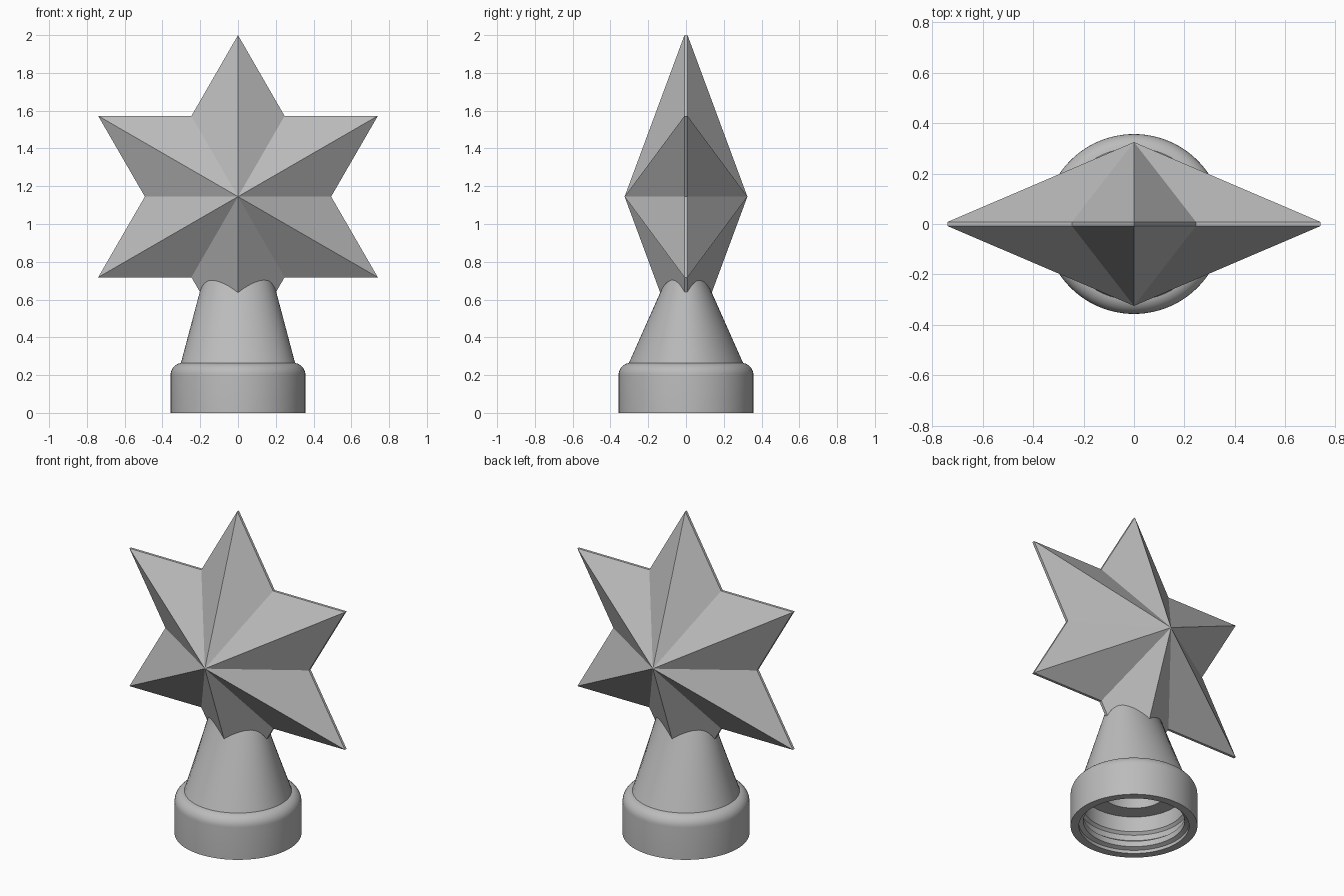
import bpy, bmesh, math
from mathutils import Vector

cube = bpy.data.objects.get("Cube")
if cube:
    bpy.data.objects.remove(cube, do_unlink=True)

grey = bpy.data.materials.new("plain grey")
grey.use_nodes = True
colour = (0.5, 0.5, 0.5, 1)
grey.diffuse_color = colour
grey.node_tree.nodes["Principled BSDF"].inputs["Base Color"].default_value = colour


def finish(name, bm, smooth):
    bmesh.ops.recalc_face_normals(bm, faces=bm.faces)
    mesh = bpy.data.meshes.new(name)
    bm.to_mesh(mesh)
    bm.free()
    mesh.materials.append(grey)
    obj = bpy.data.objects.new(name, mesh)
    bpy.context.collection.objects.link(obj)
    if smooth:
        bpy.ops.object.select_all(action="DESELECT")
        obj.select_set(True)
        bpy.context.view_layer.objects.active = obj
        bpy.ops.object.shade_smooth_by_angle(angle=math.radians(35))
    return obj


def loft(name, sections, sides=96):
    """Closed skin through elliptical sections (x radius, y radius, z)."""
    bm = bmesh.new()
    rings = []
    for rx, ry, z in sections:
        angles = [math.tau * i / sides for i in range(sides)]
        rings.append([bm.verts.new((rx * math.cos(a), ry * math.sin(a), z)) for a in angles])
    for low, high in zip(rings, rings[1:]):
        for i in range(sides):
            j = (i + 1) % sides
            bm.faces.new((low[i], low[j], high[j], high[i]))
    bm.faces.new(rings[0])
    bm.faces.new(rings[-1])
    return finish(name, bm, True)


# Hollow socket: stepped bore, ledge, outer wall with rounded shoulder, tapered neck
def round_section(r, z):
    return (r, r, z)


bore = [round_section(r, z) for r, z in (
    (0.19, 0.225), (0.29, 0.225), (0.29, 0.13), (0.305, 0.115),
    (0.305, 0.08), (0.285, 0.065), (0.285, 0.03), (0.31, 0.02), (0.31, 0))]
wall = [round_section(0.357, 0)]
for i in range(9):
    a = math.pi / 2 * i / 8
    wall.append(round_section(0.292 + 0.065 * math.cos(a), 0.2 + 0.065 * math.sin(a)))
neck = [(0.302, 0.302, 0.265), (0.16, 0.064, 0.8)]
cavity_top = [(0.15, 0.12, 0.48)]
loft("socket_and_neck", cavity_top + bore + wall + neck)

# Six-pointed faceted star with a thin flat rim
POINTS, OUTER, INNER, DEPTH, RIM = 6, 0.855, 0.493, 0.325, 0.008
centre = Vector((0, 0, 1.145))
bm = bmesh.new()
outlines = []
for side in (-1, 1):
    ring = []
    for i in range(2 * POINTS):
        a = math.pi * i / POINTS
        r = INNER if i % 2 else OUTER
        ring.append(bm.verts.new(centre + Vector((r * math.sin(a), side * RIM, r * math.cos(a)))))
    apex = bm.verts.new(centre + Vector((0, side * DEPTH, 0)))
    for i, v in enumerate(ring):
        bm.faces.new((v, ring[(i + 1) % len(ring)], apex))
    outlines.append(ring)
front, back = outlines
for i in range(len(front)):
    j = (i + 1) % len(front)
    bm.faces.new((front[i], front[j], back[j], back[i]))

# Trim the lowest point where it is buried in the neck
cut = bmesh.ops.bisect_plane(bm, geom=bm.verts[:] + bm.edges[:] + bm.faces[:],
                             plane_co=(0, 0, 0.55), plane_no=(0, 0, -1), clear_outer=True)
bmesh.ops.holes_fill(bm, edges=[e for e in bm.edges if e.is_boundary])
finish("star", bm, False)
